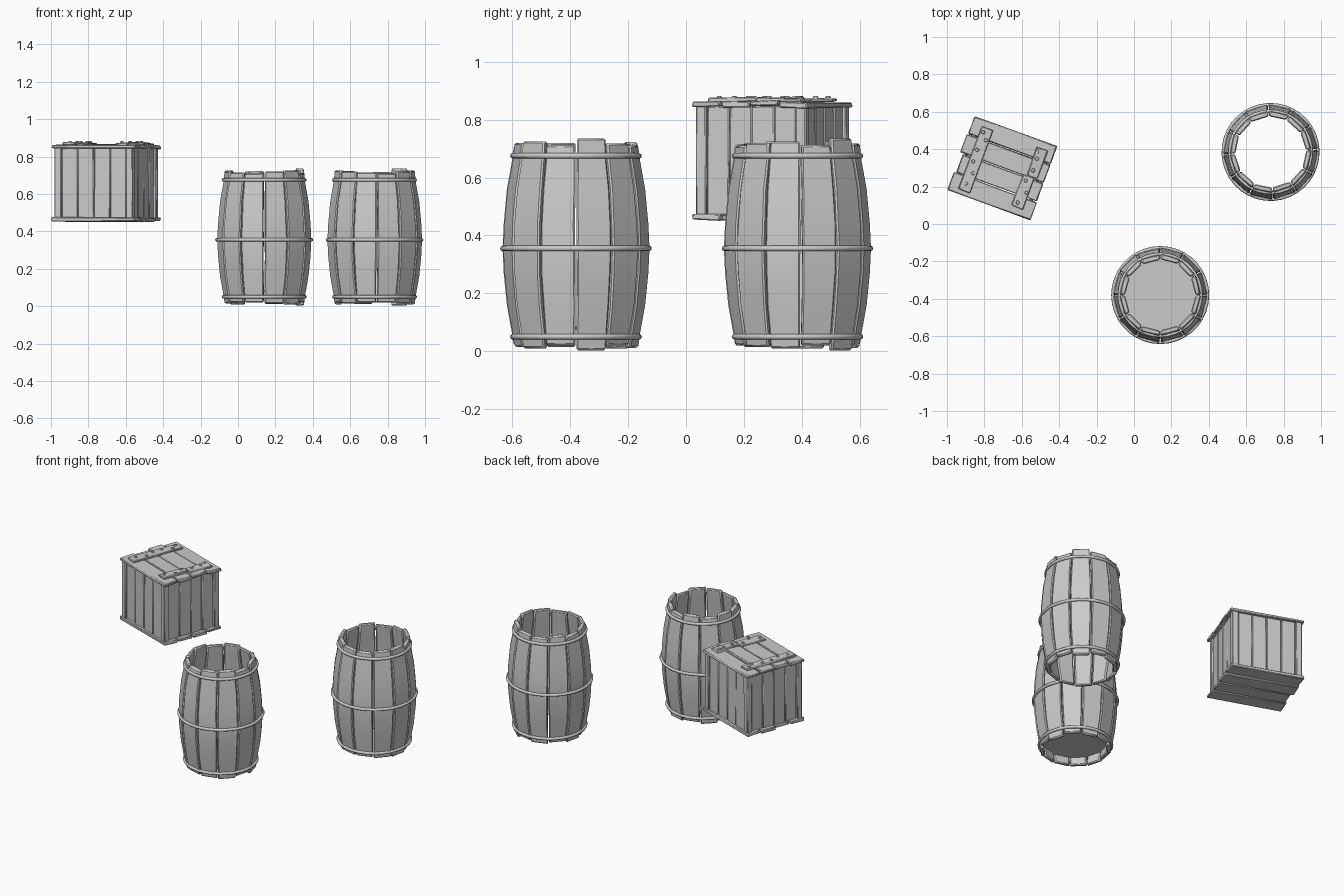
import bpy, bmesh, math, random
from mathutils import Matrix, Vector

random.seed(4)
if "Cube" in bpy.data.objects:
    bpy.data.objects.remove(bpy.data.objects["Cube"])

# Single grey material
GREY = (0.6, 0.6, 0.6, 1)
mat = bpy.data.materials.new("plain_grey")
mat.use_nodes = True
mat.diffuse_color = GREY
mat.node_tree.nodes["Principled BSDF"].inputs["Base Color"].default_value = GREY


def finish(name, bm, matrix, bevel=0, smooth=30):
    """Turn a bmesh into an object with optional bevel and smooth shading."""
    bmesh.ops.recalc_face_normals(bm, faces=bm.faces)
    mesh = bpy.data.meshes.new(name)
    bm.to_mesh(mesh)
    bm.free()
    mesh.materials.append(mat)
    ob = bpy.data.objects.new(name, mesh)
    bpy.context.collection.objects.link(ob)
    ob.matrix_world = matrix
    if bevel:
        mod = ob.modifiers.new("Bevel", "BEVEL")
        mod.width = bevel
        mod.segments = 1
        mod.angle_limit = math.radians(40)
    bpy.ops.object.select_all(action="DESELECT")
    ob.select_set(True)
    bpy.context.view_layer.objects.active = ob
    bpy.ops.object.shade_smooth_by_angle(angle=math.radians(smooth))
    return ob


# ---------- Barrels ----------
STAVES = 12
TOPS = [.735, .718, .71, .722, .712, .725, .72, .715, .71, .72, .725, .712]
FEET = [.003, .02, .012, .02, .01, .02, .015, .02, .02, .015, .01, .02]
BULGE = [(.06, .221), (.16, .239), (.27, .25), (.355, .254),
         (.44, .25), (.56, .239), (.66, .221)]
WALL = .026


def staves(name, matrix):
    bm = bmesh.new()
    for k in range(STAVES):
        mid = math.radians(15 + 360 / STAVES * k)
        half = math.radians(14.7)
        levels = [(FEET[k], .215)] + BULGE + [(TOPS[k], .215)]
        push = random.uniform(-.002, .002)
        rings = []
        for z, r in levels:
            a = mid - half + random.uniform(0, .012)
            b = mid + half - random.uniform(0, .012)
            ring = []
            for ang, rad in ((a, r - WALL), (a, r), (b, r), (b, r - WALL)):
                rad += push
                ring.append(bm.verts.new((rad * math.cos(ang), rad * math.sin(ang), z)))
            rings.append(ring)
        for lo, hi in zip(rings, rings[1:]):
            for i in range(4):
                j = (i + 1) % 4
                bm.faces.new((lo[i], lo[j], hi[j], hi[i]))
        bm.faces.new(rings[0])
        bm.faces.new(rings[-1])
    finish(name, bm, matrix, bevel=.006)


def hoop(name, matrix, z, radius, tube=.0095, around=36, sides=8):
    bm = bmesh.new()
    rings = []
    for i in range(around):
        a = math.tau * i / around
        ring = []
        for j in range(sides):
            t = math.tau * j / sides
            r = radius + tube * math.cos(t)
            ring.append(bm.verts.new((r * math.cos(a), r * math.sin(a), z + tube * math.sin(t))))
        rings.append(ring)
    for i in range(around):
        p, q = rings[i], rings[(i + 1) % around]
        for j in range(sides):
            n = (j + 1) % sides
            bm.faces.new((p[j], q[j], q[n], p[n]))
    finish(name, bm, matrix, smooth=60)


def barrel(name, x, y, turn, has_base):
    m = Matrix.Translation((x, y, 0)) @ Matrix.Rotation(math.radians(turn), 4, "Z")
    staves(name + "_staves", m)
    for part, z, r in (("lower", .05, .218), ("middle", .355, .2525), ("upper", .675, .218)):
        hoop(f"{name}_{part}_hoop", m, z, r)
    if has_base:
        bm = bmesh.new()
        bmesh.ops.create_cone(bm, cap_ends=True, segments=24, radius1=.203, radius2=.203,
                              depth=.01, matrix=Matrix.Translation((0, 0, .08)))
        finish(name + "_base", bm, m)


barrel("front_barrel", .14, -.38, 0, True)
barrel("back_barrel", .73, .385, 33, False)

# ---------- Crate ----------
CRATE = Matrix.Translation((-.704, .299, 0)) @ Matrix.Rotation(math.radians(-20), 4, "Z")


def board(name, lo, hi, wobble=.003, bevel=.004):
    """Bevelled plank between two corners, with slightly uneven edges."""
    lo, hi = Vector(lo), Vector(hi)
    bm = bmesh.new()
    bmesh.ops.create_cube(bm, size=1)
    for v in bm.verts:
        for i in range(3):
            v.co[i] = (lo[i] + hi[i]) / 2 + v.co[i] * (hi[i] - lo[i])
            v.co[i] += random.uniform(-wobble, wobble)
    finish(name, bm, CRATE, bevel)


HX, HY = .235, .213

# Lid and floor planks, with staggered left ends
for layer, z0, z1 in (("lid", .843, .863), ("floor", .452, .474)):
    pitch = 2 * HY / 4
    for i in range(4):
        y0 = -HY + i * pitch
        left = -HX + (0, .012, -.004, .0)[i]
        dz = random.uniform(-.003, .003)
        board(f"{layer}_plank_{i + 1}", (left, y0 + .003, z0 + dz),
              (HX, y0 + pitch - .003, z1 + dz))

# Lid battens: one whole, one split in two
board("left_batten", (-.182, -.185, .86), (-.115, .172, .876))
board("right_batten_back", (.135, .01, .86), (.198, .17, .876), .006)
board("right_batten_front", (.112, -.17, .86), (.182, .006, .876), .006)

# Nail heads on the battens
bm = bmesh.new()
for x in (-.148, .155):
    for y in (-.145, -.08, -.02, .045, .11, .145):
        spot = Matrix.Translation((x + random.uniform(-.015, .015), y, .878))
        bmesh.ops.create_cone(bm, cap_ends=True, segments=8, radius1=.011, radius2=.008,
                              depth=.008, matrix=spot)
finish("nail_heads", bm, CRATE)

# Corner posts
WX, WY, Z0, Z1 = .222, .202, .47, .847
for sx in (-1, 1):
    for sy in (-1, 1):
        x, y = sx * (WX - .019), sy * (WY - .019)
        board(f"corner_post_{'left' if sx > 0 else 'right'}_{'back' if sy > 0 else 'front'}",
              (x - .019, y - .019, Z0), (x + .019, y + .019, Z1), .001)

# Upright wall planks
for side in (-1, 1):
    for i in range(4):
        dent = random.uniform(.006, .011)
        # Front and back
        w = 2 * (WX - .038) / 4
        x0 = -WX + .038 + i * w
        ys = sorted((side * (WY - dent), side * (WY - dent - .02)))
        board(f"{'back' if side > 0 else 'front'}_plank_{i + 1}",
              (x0 + .001, ys[0], Z0), (x0 + w - .001, ys[1], Z1), .002)
        # Left and right
        w = 2 * (WY - .038) / 4
        y0 = -WY + .038 + i * w
        xs = sorted((side * (WX - dent), side * (WX - dent - .02)))
        board(f"{'left' if side > 0 else 'right'}_plank_{i + 1}",
              (xs[0], y0 + .001, Z0), (xs[1], y0 + w - .001, Z1), .002)
